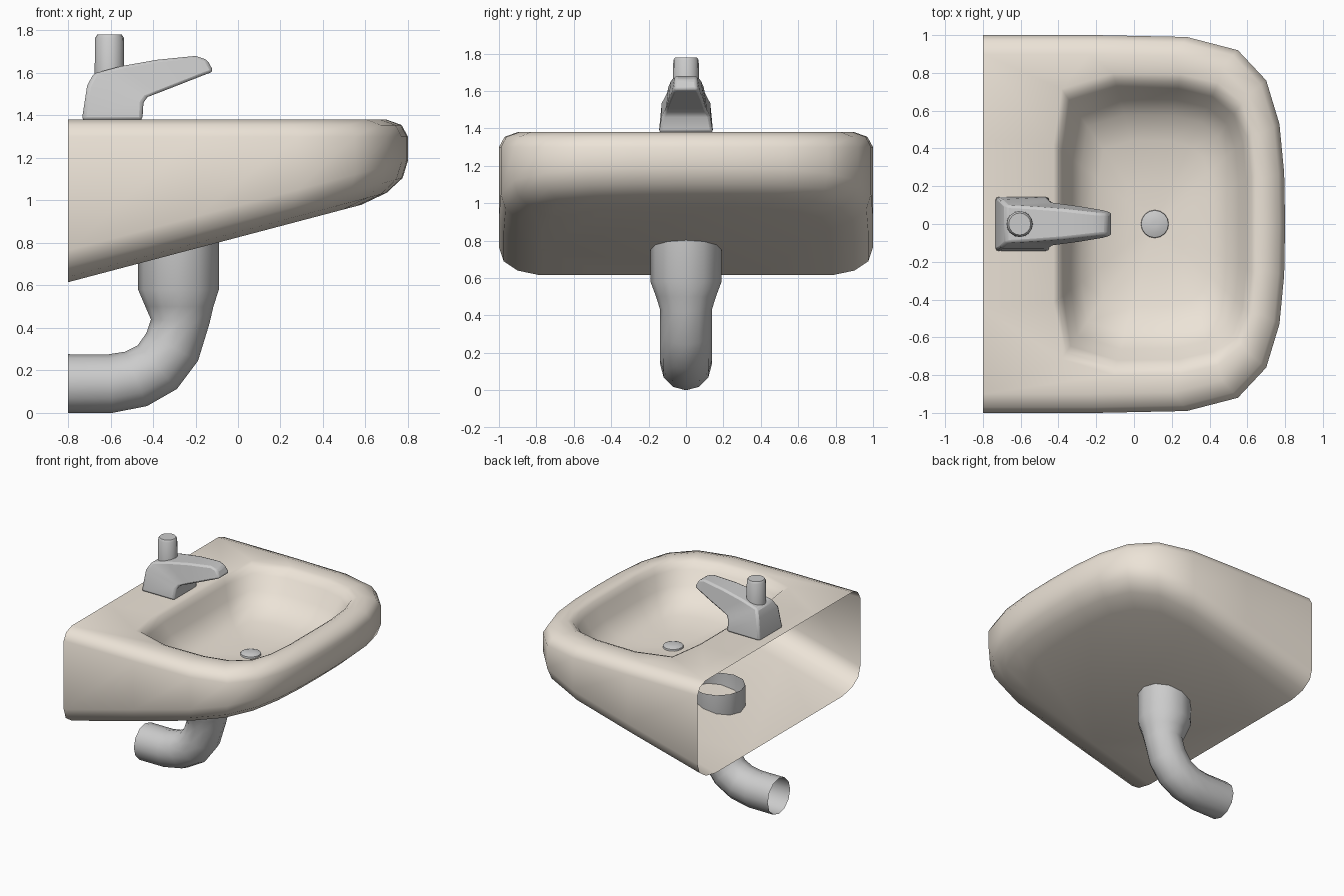
import bpy, bmesh
from math import sin, cos, pi, radians

if "Cube" in bpy.data.objects:
    bpy.data.objects.remove(bpy.data.objects["Cube"])

def loft(name, rings, skip=lambda k, i: False, start=False, end=False, mat=None):
    """Skin a list of closed rings; skip leaves chosen quads open."""
    bm = bmesh.new()
    vs = [[bm.verts.new(p) for p in r] for r in rings]
    n = len(rings[0])
    for k in range(len(vs) - 1):
        a, b = vs[k], vs[k + 1]
        for i in range(n):
            if not skip(k, i):
                j = (i + 1) % n
                bm.faces.new((a[i], a[j], b[j], b[i]))
    if start:
        bm.faces.new(vs[0][::-1])
    if end:
        bm.faces.new(vs[-1])
    bmesh.ops.delete(bm, geom=[v for v in bm.verts if not v.link_faces], context='VERTS')
    me = bpy.data.meshes.new(name)
    bm.to_mesh(me)
    bm.free()
    ob = bpy.data.objects.new(name, me)
    bpy.context.collection.objects.link(ob)
    if mat:
        me.materials.append(mat)
    return ob

def smooth(ob, angle):
    bpy.ops.object.select_all(action='DESELECT')
    ob.select_set(True)
    bpy.context.view_layer.objects.active = ob
    bpy.ops.object.shade_smooth_by_angle(angle=radians(angle))

def mirrored(half):
    return half + [(x, -y) for x, y in half[-2:0:-1]]

cream = bpy.data.materials.new("cream_ceramic")
cream.diffuse_color = (0.84, 0.77, 0.68, 1)
cream.use_nodes = True
cream.node_tree.nodes["Principled BSDF"].inputs["Base Color"].default_value = cream.diffuse_color

# Basin body: outer shell with open back, deck and bowl in one skin
outer = mirrored([(.8, 0), (.795, .27), (.77, .53), (.70, .76), (.55, .92), (.28, .99),
                  (-.2, 1), (-.8, 1), (-.8, .5), (-.8, 0)])
bowl = mirrored([(.62, 0), (.62, .25), (.60, .46), (.55, .61), (.43, .71), (.24, .755),
                 (-.1, .76), (-.36, .68), (-.4, .4), (-.4, 0)])

def shell(d, z=None, lift=0):
    ring = []
    for x, y in outer:
        x = -.8 + (x + .8) * (1 - d / 1.6)
        ring.append((x, y * (1 - d), .615 + .264 * (x + .8) + lift if z is None else z))
    return ring

rings = [shell(.22), shell(.1, lift=.025), shell(.025, lift=.075), shell(0, lift=.15),
         shell(0, 1.30), shell(.03, 1.355), shell(.1, 1.38)]
for s, z in [(1.05, 1.38), (1, 1.365), (.95, 1.32), (.87, 1.22), (.76, 1.14),
             (.58, 1.09), (.3, 1.065), (.1, 1.055)]:
    rings.append([(.11 + (x - .11) * s, y * s, z) for x, y in bowl])
basin = loft("basin", rings, lambda k, i: k < 6 and 7 <= i <= 10, True, True, cream)
smooth(basin, 80)

# Drain: shallow dome
drain = loft("drain", [[(.11 + r * cos(2 * pi * i / 16), r * sin(2 * pi * i / 16), z) for i in range(16)]
                       for r, z in [(.075, 1.05), (.072, 1.068), (.045, 1.078), (.015, 1.08)]], end=True)
smooth(drain, 60)

# Waste pipe: wide collar narrowing into a bend toward the wall, open ended
path = [(-.28, .87, .19, 0), (-.28, .58, .19, 0), (-.276, .5, .16, 0), (-.272, .43, .138, 4),
        (-.31, .31, .138, 28), (-.38, .215, .138, 48), (-.48, .16, .138, 68),
        (-.6, .138, .138, 86), (-.8, .138, .138, 90)]
pipe = []
for x, z, r, a in path:
    a = radians(a)
    pipe.append([(x + r * cos(t) * cos(a), r * sin(t), z - r * cos(t) * sin(a))
                 for t in [2 * pi * i / 12 for i in range(12)]][::-1])
smooth(loft("waste_pipe", pipe), 60)

# Tap body and spout: four-sided sections (back/top point, front/under point, half widths)
sections = [(-.735, 1.378, -.45, 1.378, .145, .145), (-.71, 1.54, -.445, 1.46, .13, .13),
            (-.68, 1.597, -.425, 1.487, .10, .115), (-.55, 1.632, -.37, 1.508, .093, .107),
            (-.38, 1.662, -.28, 1.543, .08, .095), (-.2, 1.68, -.16, 1.59, .06, .075),
            (-.145, 1.662, -.115, 1.607, .055, .062)]
tap = loft("tap_body", [[(a, -w, b), (c, -v, d), (c, v, d), (a, w, b)]
                        for a, b, c, d, w, v in sections], start=True, end=True)
bev = tap.modifiers.new("rounded_edges", 'BEVEL')
bev.width, bev.segments, bev.limit_method, bev.angle_limit = .015, 2, 'ANGLE', radians(40)
smooth(tap, 40)

# Tap knob: upright peg with softened top
knob = loft("tap_knob", [[(-.605 + r * cos(2 * pi * i / 16), r * sin(2 * pi * i / 16), z) for i in range(16)]
                         for r, z in [(.07, 1.57), (.068, 1.765), (.058, 1.78)]], start=True, end=True)
smooth(knob, 40)
